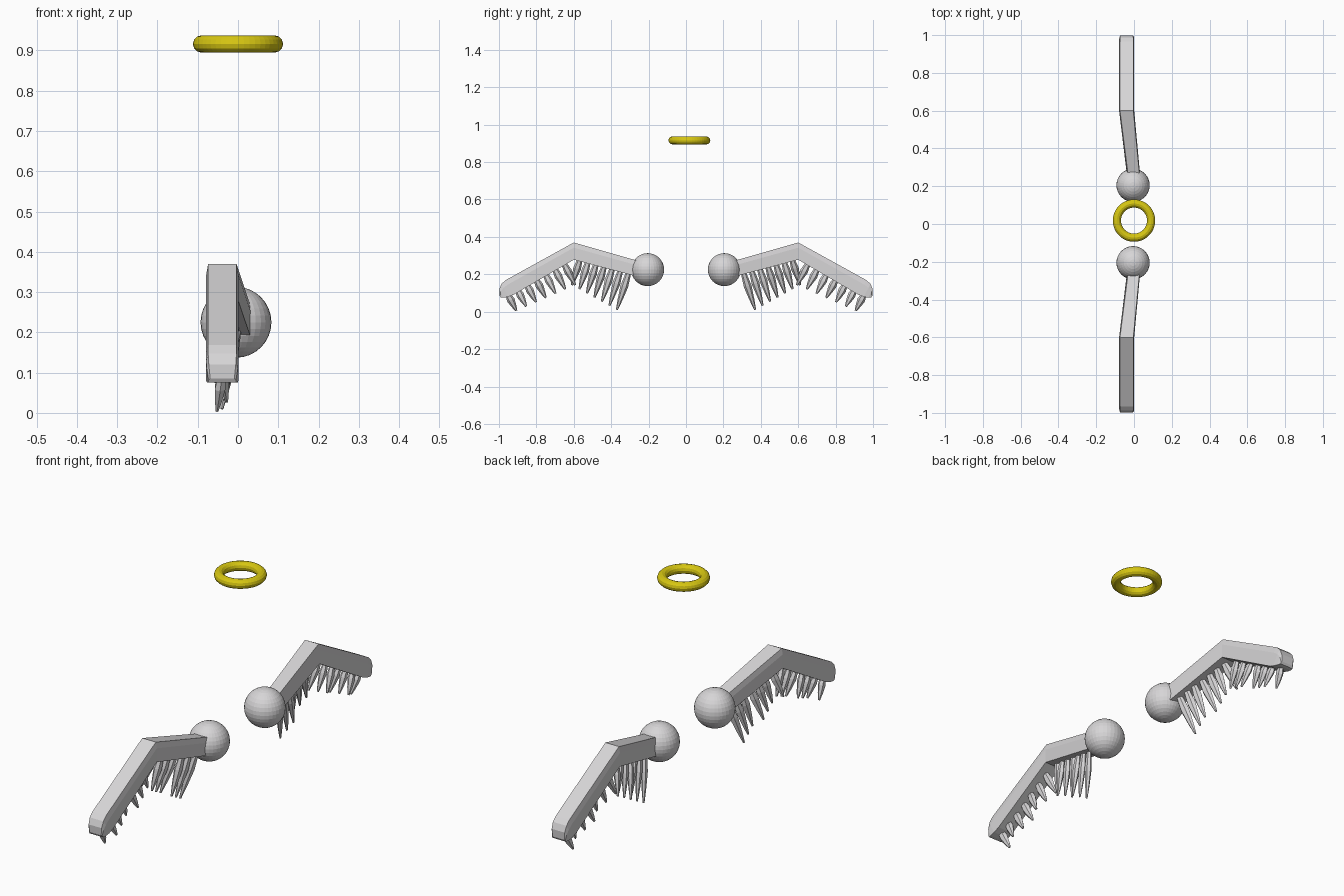
import bpy, bmesh, math
from mathutils import Vector

if "Cube" in bpy.data.objects:
    bpy.data.objects.remove(bpy.data.objects["Cube"])


def material(name, rgb):
    m = bpy.data.materials.new(name)
    m.diffuse_color = (*rgb, 1)
    m.use_nodes = True
    m.node_tree.nodes["Principled BSDF"].inputs["Base Color"].default_value = m.diffuse_color
    return m


grey = material("pale grey", (0.68, 0.67, 0.68))
gold = material("gold yellow", (0.68, 0.57, 0.006))


def loft(bm, rings):
    """Skin a list of equal-length closed rings and cap both ends."""
    rows = [[bm.verts.new(p) for p in ring] for ring in rings]
    n = len(rows[0])
    for a, b in zip(rows, rows[1:]):
        for i in range(n):
            j = (i + 1) % n
            bm.faces.new((a[i], a[j], b[j], b[i]))
    bm.faces.new(rows[0])
    bm.faces.new(rows[-1])


def finish(bm, name, mat, side=1):
    for v in bm.verts:
        v.co.y *= side
    bmesh.ops.recalc_face_normals(bm, faces=bm.faces[:])
    me = bpy.data.meshes.new(name)
    bm.to_mesh(me)
    bm.free()
    me.materials.append(mat)
    ob = bpy.data.objects.new(name, me)
    bpy.context.collection.objects.link(ob)
    return ob


# Wing bone sections: top (y, z), bottom (y, z), centre x, half width
SECTIONS = [
    ((0.25, 0.270), (0.23, 0.180), 0.000, 0.034),
    ((0.60, 0.370), (0.60, 0.278), -0.039, 0.040),
    ((0.966, 0.168), (0.92, 0.092), -0.039, 0.040),
    ((0.987, 0.148), (0.95, 0.080), -0.039, 0.040),
    ((0.998, 0.120), (0.975, 0.075), -0.039, 0.038),
    ((0.996, 0.085), (0.990, 0.075), -0.039, 0.034),
]


def wing_bone(side, name):
    bm = bmesh.new()
    rings = []
    for top, bottom, x, w in SECTIONS:
        t, b = Vector((x, *top)), Vector((x, *bottom))
        m = t.lerp(b, 0.3)
        dx = Vector((w, 0, 0))
        rings.append([t - dx * 0.88, t + dx * 0.88, m + dx, b + dx, b - dx, m - dx])
    loft(bm, rings)
    finish(bm, name, grey, side)


def feather(bm, root, tip, width, along):
    """Six-sided tapered quill, widest a third of the way down."""
    rings = []
    for t, s in ((0, 0.65), (0.38, 1.0), (0.72, 0.65), (1, 0.25)):
        c = root.lerp(tip, t)
        rings.append([c + along * (math.cos(a) * width * s)
                      + Vector((math.sin(a) * width * s * 0.72, 0, 0))
                      for a in (k * math.pi / 3 for k in range(6))])
    loft(bm, rings)


def feathers(side, name, start, end, down, count, len0, len1, x_lean):
    bm = bmesh.new()
    start, end, down = Vector(start), Vector(end), Vector(down).normalized()
    along = (end - start).normalized()
    for i in range(count):
        f = i / (count - 1)
        root = start.lerp(end, f)
        tip = root + down * (len0 + (len1 - len0) * f)
        tip.x += x_lean + (-0.012, 0.0, 0.012)[i % 3]
        feather(bm, root, tip, 0.021, along)
    finish(bm, name, grey, side)


for side, label in ((-1, "front"), (1, "back")):
    # Shoulder ball
    bm = bmesh.new()
    bmesh.ops.create_uvsphere(bm, u_segments=32, v_segments=16, radius=0.088)
    bmesh.ops.translate(bm, verts=bm.verts[:], vec=(-0.005, 0.205, 0.225))
    finish(bm, label + "_shoulder_ball", grey, side)
    wing_bone(side, label + "_wing_bone")
    # Long feathers below the inner bone, short ones below the outer bone
    feathers(side, label + "_inner_feathers", (0.0, 0.305, 0.215), (-0.036, 0.565, 0.285),
             (0, 0.30, -0.95), 7, 0.215, 0.150, -0.028)
    feathers(side, label + "_outer_feathers", (-0.04, 0.655, 0.262), (-0.04, 0.955, 0.098),
             (0, -0.46, -0.88), 7, 0.135, 0.105, 0.0)

# Floating halo ring
bm = bmesh.new()
N, M, R, r = 48, 12, 0.0905, 0.0215
rows = []
for i in range(N):
    a = 2 * math.pi * i / N
    row = []
    for k in range(M):
        b = 2 * math.pi * k / M
        d = R + r * math.cos(b)
        row.append(bm.verts.new((d * math.cos(a), 0.018 + d * math.sin(a),
                                 0.916 + r * math.sin(b))))
    rows.append(row)
for i in range(N):
    p, q = rows[i], rows[(i + 1) % N]
    for k in range(M):
        j = (k + 1) % M
        bm.faces.new((p[k], q[k], q[j], p[j]))
finish(bm, "halo_ring", gold)
